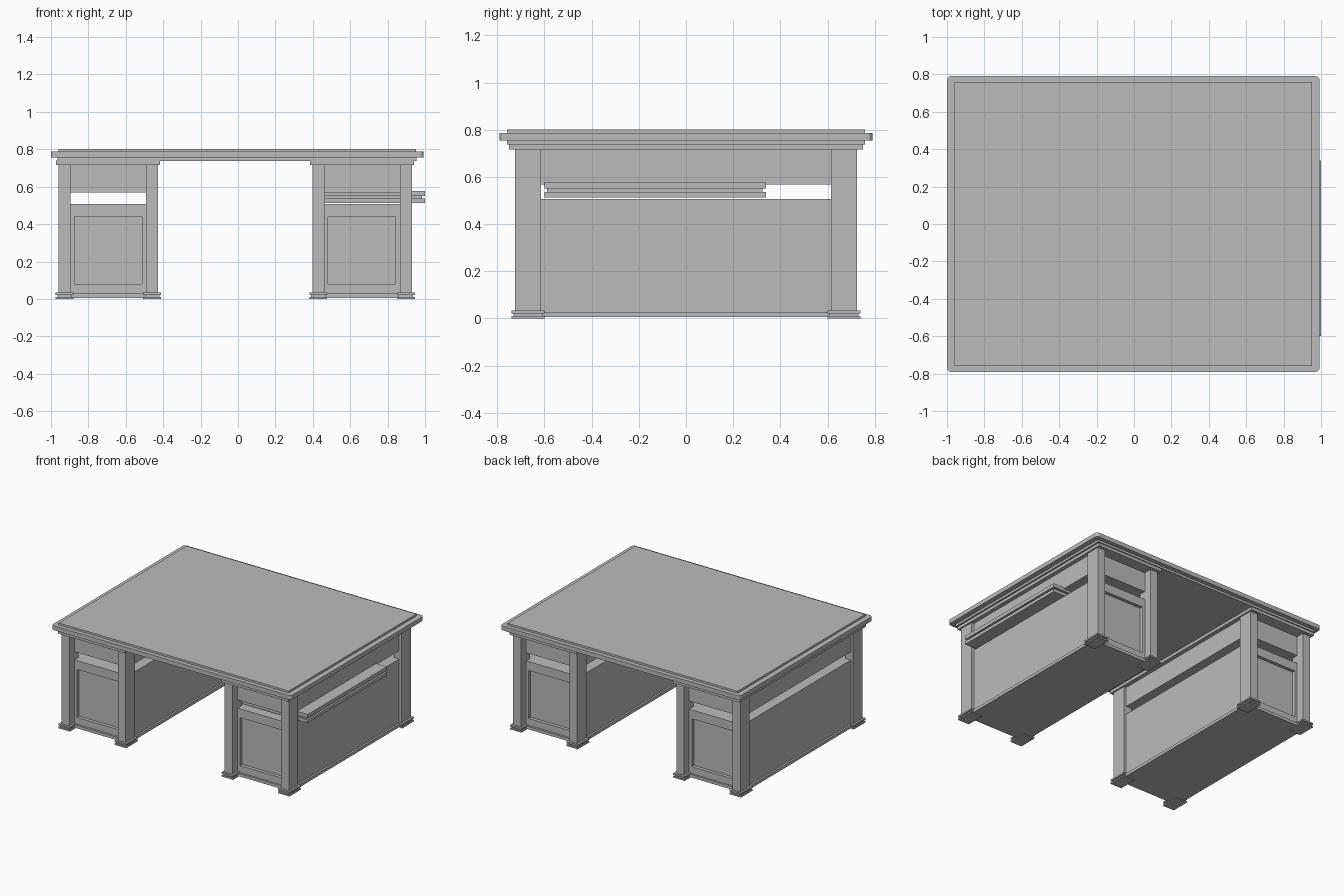
import bpy, bmesh

if "Cube" in bpy.data.objects:
    bpy.data.objects.remove(bpy.data.objects["Cube"])

grey = bpy.data.materials.new("stone grey")
grey.diffuse_color = (0.5, 0.5, 0.5, 1)
grey.use_nodes = True
grey.node_tree.nodes["Principled BSDF"].inputs["Base Color"].default_value = grey.diffuse_color


def finish(bm, name):
    bmesh.ops.recalc_face_normals(bm, faces=bm.faces)
    me = bpy.data.meshes.new(name)
    bm.to_mesh(me)
    bm.free()
    me.materials.append(grey)
    ob = bpy.data.objects.new(name, me)
    bpy.context.collection.objects.link(ob)
    return ob


def add_box(bm, x0, x1, y0, y1, z0, z1):
    verts = bmesh.ops.create_cube(bm, size=1)["verts"]
    for v in verts:
        v.co.x = x1 if v.co.x > 0 else x0
        v.co.y = y1 if v.co.y > 0 else y0
        v.co.z = z1 if v.co.z > 0 else z0
    return verts


def box(name, *bounds, corner=0):
    bm = bmesh.new()
    add_box(bm, *bounds)
    if corner:  # round the upright corners only
        upright = [e for e in bm.edges
                   if abs(e.verts[0].co.z - e.verts[1].co.z) > 1e-4]
        bmesh.ops.bevel(bm, geom=upright, offset=corner, segments=3,
                        profile=0.5, affect='EDGES')
    return finish(bm, name)


def cabinet(name, bounds, panel, depth):
    """Box with a sunken panel in each end (panel = x0, x1, z0, z1)."""
    bm = bmesh.new()
    add_box(bm, *bounds)
    bm.normal_update()
    for side in (-1, 1):
        face = next(f for f in bm.faces if f.normal.y * side > 0.9)
        bmesh.ops.inset_region(bm, faces=[face], thickness=0.03)
        c = face.calc_center_median()
        for v in face.verts:
            v.co.x = panel[0] if v.co.x < c.x else panel[1]
            v.co.z = panel[2] if v.co.z < c.z else panel[3]
        ext = bmesh.ops.extrude_discrete_faces(bm, faces=[face])["faces"][0]
        for v in ext.verts:
            v.co.y -= side * depth
        bm.normal_update()
    finish(bm, name)


# Table top: rounded slab, raised writing surface, under frame
box("top_slab", -1.0, 0.993, -0.79, 0.79, 0.755, 0.787, corner=0.022)
box("writing_surface", -0.96, 0.953, -0.758, 0.758, 0.785, 0.802)
box("under_frame", -0.965, 0.955, -0.758, 0.758, 0.738, 0.757)

Y = 0.725       # outer end of the legs
LEG_X, LEG_Y = 0.065, 0.11
for label, x0, x1 in (("left", -0.96, -0.427), ("right", 0.397, 0.93)):
    # Cap moulding
    box(label + "_cap", x0 - 0.013, x1 + 0.011, -0.75, 0.75, 0.716, 0.74)

    # Lower cabinet, open slot, upper drawer case
    bx0, bx1, by = x0 + 0.02, x1 - 0.02, Y - 0.06
    cabinet(label + "_lower_cabinet", (bx0, bx1, -by, by, 0.006, 0.507),
            (x0 + 0.085, x1 - 0.087, 0.08, 0.44), 0.025)
    box(label + "_upper_case", bx0, bx1, -by, by, 0.568, 0.72)

    # Base plate
    box(label + "_base", x0 + 0.006, x1 - 0.006, -by - 0.015, by + 0.015,
        0.006, 0.028)

    # Four legs with stepped feet
    for lx in (x0, x1 - LEG_X):
        for ly in (-Y, Y - LEG_Y):
            bm = bmesh.new()
            for grow, z0, z1 in ((0, 0.02, 0.72), (0.015, 0, 0.01),
                                 (0.006, 0.01, 0.021), (0.015, 0.021, 0.033)):
                add_box(bm, lx - grow, lx + LEG_X + grow,
                        ly - grow, ly + LEG_Y + grow, z0, z1)
            finish(bm, label + "_leg")

# Pull-out tray in the right slot: two boards with a thin spacer
box("tray_lower", 0.42, 1.0, -0.6, 0.34, 0.513, 0.537)
box("tray_spacer", 0.42, 0.985, -0.59, 0.325, 0.535, 0.553)
box("tray_upper", 0.42, 1.0, -0.6, 0.34, 0.551, 0.578)
